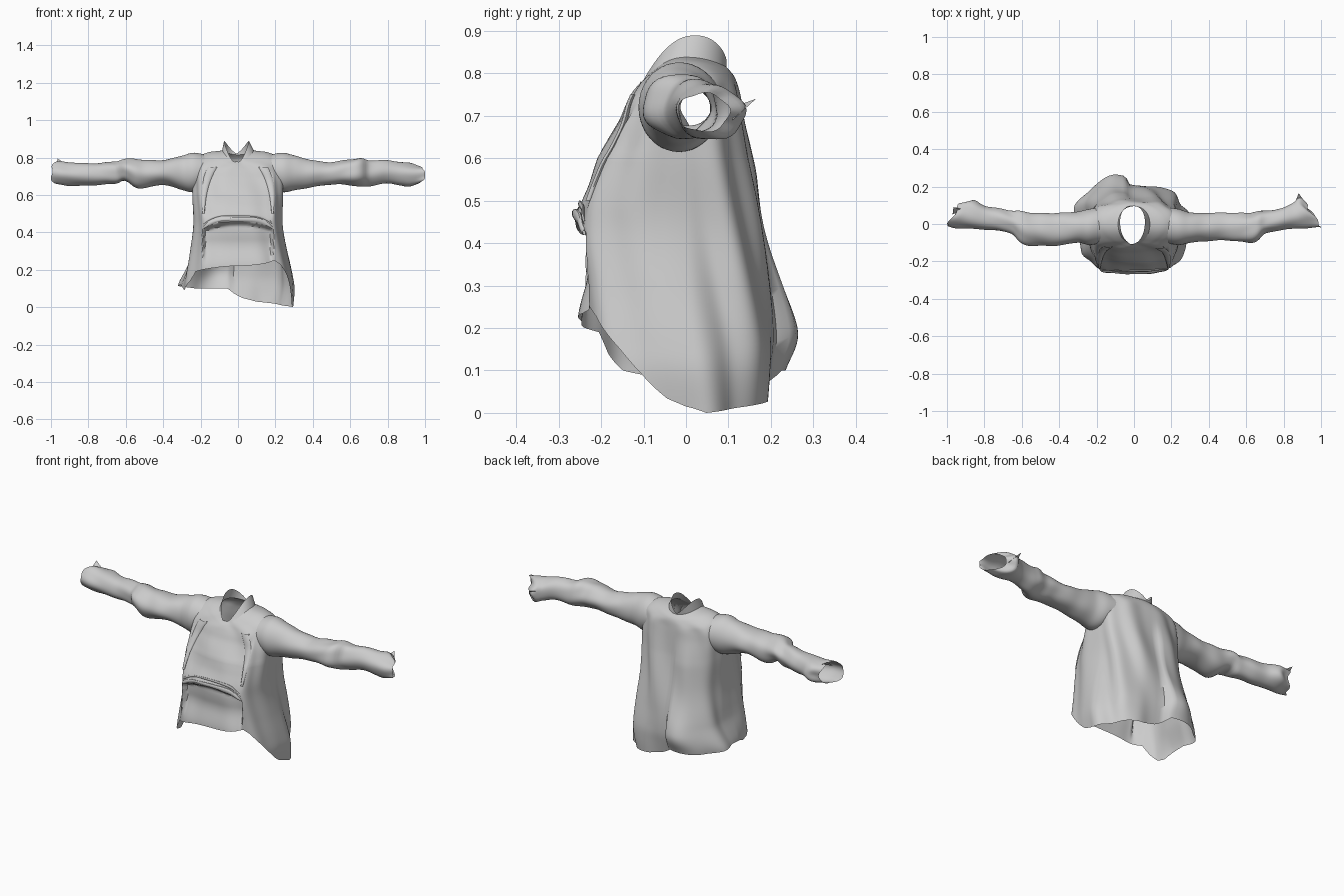
import bpy, bmesh, math
from math import sin, cos, pi, exp, radians

if "Cube" in bpy.data.objects:
    bpy.data.objects.remove(bpy.data.objects["Cube"])


def spline(rows, x):
    """Smooth interpolation of a table; first column is the key."""
    x = max(rows[0][0], min(rows[-1][0], x))
    i = 0
    while i < len(rows) - 2 and x > rows[i + 1][0]:
        i += 1
    a, b = rows[i], rows[i + 1]
    p, n = rows[max(i - 1, 0)], rows[min(i + 2, len(rows) - 1)]
    h = b[0] - a[0]
    t = (x - a[0]) / h
    out = []
    for k in range(1, len(a)):
        m0 = (b[k] - p[k]) / (b[0] - p[0]) * h
        m1 = (n[k] - a[k]) / (n[0] - a[0]) * h
        out.append((2*t**3 - 3*t*t + 1) * a[k] + (t**3 - 2*t*t + t) * m0
                   + (3*t*t - 2*t**3) * b[k] + (t**3 - t*t) * m1)
    return out


def linear(rows, x):
    for a, b in zip(rows, rows[1:]):
        if x <= b[0]:
            return a[1] + (b[1] - a[1]) * (x - a[0]) / (b[0] - a[0])
    return rows[-1][1]


def step(a, b, x):
    t = max(0, min(1, (x - a) / (b - a)))
    return t * t * (3 - 2 * t)


def loft(name, rings, skip=None, flip=False):
    """Skin closed rings of points into an open cloth surface."""
    bm = bmesh.new()
    vs = [[bm.verts.new(p) for p in r] for r in rings]
    n = len(vs[0])
    for a, b in zip(vs, vs[1:]):
        for j in range(n):
            q = [a[j], a[(j + 1) % n], b[(j + 1) % n], b[j]]
            mid = sum((v.co for v in q), q[0].co * 0) / 4
            if skip and skip(mid):
                continue
            bm.faces.new(q[::-1] if flip else q)
    me = bpy.data.meshes.new(name)
    bm.to_mesh(me)
    bm.free()
    ob = bpy.data.objects.new(name, me)
    bpy.context.collection.objects.link(ob)
    bpy.ops.object.select_all(action='DESELECT')
    ob.select_set(True)
    bpy.context.view_layer.objects.active = ob
    bpy.ops.object.shade_smooth_by_angle(angle=radians(45))


# Torso: height, half width, front depth, back depth
BODY = [(0, .285, -.24, .185), (.1, .29, -.245, .2), (.17, .28, -.25, .205),
        (.3, .255, -.26, .19), (.44, .235, -.268, .17), (.6, .24, -.215, .145)]
# Upper torso: key, half width, front, back, height at front / side / back
YOKE = [(0, .24, -.215, .145, .6, .6, .6), (1, .24, -.165, .135, .69, .70, .68),
        (2, .225, -.135, .125, .735, .785, .75), (3, .17, -.12, .115, .76, .825, .79),
        (4, .085, -.108, .095, .775, .838, .815)]
# Hem height around the body, angle in degrees from +x towards the back
HEM = [(0, .015), (10, .0), (45, .015), (75, .03), (88, .05), (97, .1), (130, .1),
       (165, .115), (180, .12), (192, .09), (203, .1), (215, .14), (225, .19), (240, .2),
       (262, .215), (290, .235), (305, .25), (315, .23), (335, .15),
       (348, .09), (356, .045), (360, .015)]
COLS = 144


def outline(th, hw, yf, yb, boxy):
    """Superellipse; the front half is squarer than the back."""
    c, s = cos(th), sin(th)
    n = boxy if s < 0 else min(2.5, boxy)
    x = hw * math.copysign(abs(c) ** (2 / n), c)
    y = (yb if s > 0 else -yf) * math.copysign(abs(s) ** (2 / n), s)
    return x, y


def cloth(x, y, z, th):
    """Folds, back crease and the inset shirt panel between the jacket edges."""
    low = 1 - step(.25, .75, z)
    r = .005 * sin(9 * th + 6 * z) * (1 - step(.74, .8, z))
    r += .010 * low * sin(7 * th + 9 * z) * step(-.2, .1, y)
    x, y = x + r * cos(th), y + r * sin(th)
    if y < 0:
        mid = 1 - step(.172, .192, abs(x))
        y += .014 * mid * (1 - step(.68, .75, z)) * step(.44, .55, z)
        arch = .465 - 1.0 * x * x
        y += .04 * mid * step(.2, .36, z) * (1 - step(arch - .03, arch, z))  # hollow under the fold
        y -= .005 * sin(16 * x + 22 * z) * step(.4, .5, z) * (1 - step(.6, .72, z))
    else:
        side = 1 - step(-.05, -.015, x)
        y += .05 * side * exp(-((x + .14) / .13) ** 2 - ((z - .18) / .16) ** 2)
        y += .018 * side * step(.1, .2, z) * (1 - step(.55, .72, z)) * step(-.25, -.1, x)
        y += .012 * exp(-((x - .12) / .05) ** 2) * low
    if x < 0:
        x -= .03 * (1 - step(.1, .25, z)) * step(-.15, 0, y) * step(.1, .25, -x)
    return x, y, z


def lower(th, z):
    return cloth(*outline(th, *spline(BODY, z), 3.7), z, th)


def upper(th, k):
    hw, yf, yb, zf, zs, zb = spline(YOKE, k)
    s2 = sin(th) ** 2
    z = zs * (1 - s2) + (zb if sin(th) > 0 else zf) * s2
    return cloth(*outline(th, hw, yf, yb, max(2.1, 3.7 - .55 * k)), z, th)


angles = [2 * pi * j / COLS for j in range(COLS)]
rings = []
for i in range(40):
    f = i / 40
    rings.append([lower(a, h + (.6 - h) * f)
                  for a in angles for h in [linear(HEM, math.degrees(a))]])
yoke = [[upper(a, 4 * i / 24) for a in angles] for i in range(25)]
rings += yoke
loft("jacket_body", rings,
     skip=lambda m: abs(m.x) > .15 and (m.y / .08) ** 2 + ((m.z - .715) / .065) ** 2 < 1)

# Standing collar, tall at the sides and open at the front
collar = []
for i in range(7):
    f = i / 6
    ring = []
    for a in angles:
        x, y, z = upper(a, 4)
        tall = .052 * abs(cos(a - .2 * math.copysign(1, cos(a)))) ** 1.3
        ring.append((x * (1 - .22 * f) - .008 * f, y + .01 * f * abs(cos(a)), z + tall * f))
    collar.append(ring)
loft("collar", collar)

# Gathered hem of the shirt across the front
for name, dz, rad in (("shirt_hem_fold", -.002, .012), ("shirt_upper_fold", .022, .007)):
    fold = []
    for i in range(41):
        u = i / 40
        a = radians(232 + 76 * u)
        x, y, z = lower(a, .472 - .045 * (2 * u - 1) ** 2 + dz)
        e = rad * (.4 + .6 * sin(pi * u) ** .5 * abs(cos(4 * u)))
        fold.append([(x, y - .002 + e * .7 * cos(q), z + 1.3 * e * sin(q))
                     for q in (2 * pi * j / 10 for j in range(10))])
    loft(name, fold)

# Lapels: flat strips lying on the jacket front edges
front_points = [p for ring in yoke for p in ring if p[1] < -.05]
front_points += [lower(radians(270 + d), .48 + .02 * k) for d in range(-60, 61) for k in range(6)]
for name, sx in (("lapel_right", 1), ("lapel_left", -1)):
    strip = []
    for i in range(21):
        f = i / 20
        z = .5 + .25 * f
        xc, w = sx * (.185 - .05 * f ** 3), .006 + .02 * f
        near = sorted(front_points, key=lambda p: (p[0] - xc) ** 2 + (p[2] - z) ** 2)[:4]
        y = sum(p[1] for p in near) / 4
        strip.append([(xc + w * cos(q), y - .003 + .007 * sin(q), z)
                      for q in (2 * pi * j / 10 for j in range(10))])
    for _ in range(3):  # smooth the strip depth
        strip = [strip[0]] + [[tuple((p + 2 * c + n) / 4 for p, c, n in zip(*t))
                               for t in zip(a, b, d)]
                              for a, b, d in zip(strip, strip[1:], strip[2:])] + [strip[-1]]
    loft(name, strip)

# Sleeves: distance along the arm, y min, y max, z min, z max
RIGHT = [(.17, -.1, .09, .64, .815), (.24, -.112, .08, .615, .826), (.3, -.1, .062, .625, .812),
         (.4, -.09, .06, .642, .785), (.5, -.088, .06, .655, .775), (.6, -.1, .056, .655, .792),
         (.66, -.09, .068, .645, .797), (.7, -.052, .07, .648, .787), (.8, -.03, .088, .662, .785),
         (.86, -.022, .115, .65, .775), (.9, -.02, .14, .64, .768), (.95, -.022, .1, .665, .755)]
LEFT = [(.17, -.1, .09, .64, .815), (.24, -.112, .08, .615, .826), (.3, -.1, .066, .628, .81),
        (.4, -.115, .06, .655, .788), (.5, -.115, .06, .637, .788), (.55, -.115, .062, .64, .792),
        (.61, -.1, .066, .675, .79), (.65, -.055, .07, .662, .78), (.72, -.038, .082, .656, .773),
        (.8, -.03, .098, .652, .77), (.88, -.022, .13, .65, .775), (.95, -.012, .11, .655, .775)]


def sleeve(name, table, sx, slant):
    rings = []
    for i in range(65):
        d = .17 + .78 * i / 64
        y0, y1, z0, z1 = spline(table, d)
        ring = []
        for j in range(40):
            q = 2 * pi * j / 40
            amp = step(.22, .4, d) * .03 + .05 * exp(-((d - .63) / .09) ** 2) + .08 * step(.82, .95, d)
            k = 1 + amp * sin(3 * q + 34 * d + sx) * sin(2 * q - 19 * d)
            end = step(.78, .95, d) * (.014 - slant * cos(q) + .008 * sin(4 * q + sx))
            ring.append((sx * min(1, d + end), (y0 + y1) / 2 + k * (y1 - y0) / 2 * cos(q),
                         (z0 + z1) / 2 + k * (z1 - z0) / 2 * sin(q)))
        rings.append(ring)
    loft(name, rings, flip=sx < 0)


sleeve("sleeve_right", RIGHT, 1, .042)
sleeve("sleeve_left", LEFT, -1, .036)

# Pointed cuff tips
for name, pts in (("cuff_tip_right", [(.86, .11, .72), (.88, .165, .74), (.92, .11, .69)]),
                  ("cuff_tip_left", [(-.97, .05, .76), (-.965, .09, .795), (-.92, .08, .765)])):
    me = bpy.data.meshes.new(name)
    me.from_pydata(pts, [], [(0, 1, 2)])
    bpy.context.collection.objects.link(bpy.data.objects.new(name, me))
